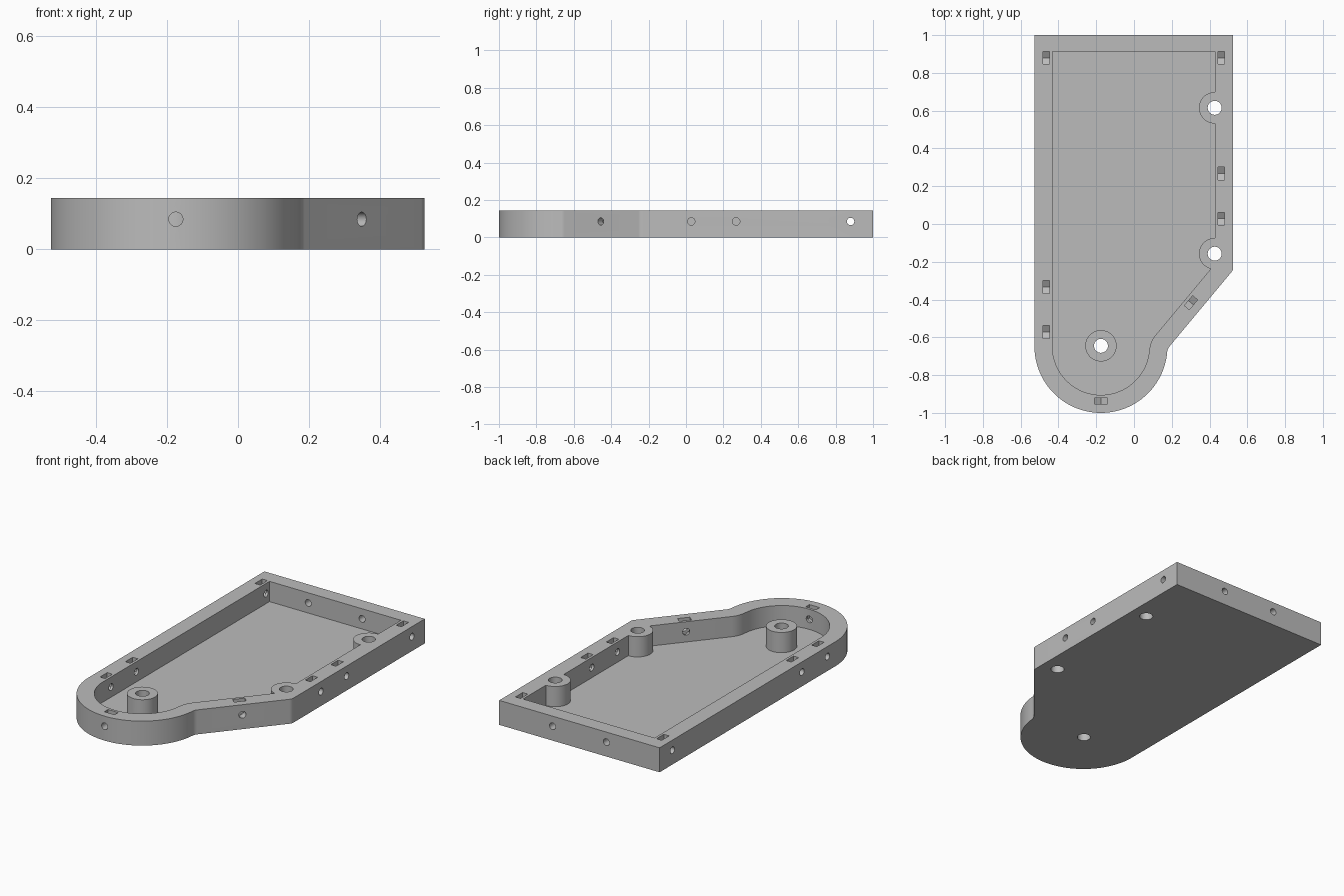
import bpy, bmesh, math
from mathutils import Matrix, Vector

if "Cube" in bpy.data.objects:
    bpy.data.objects.remove(bpy.data.objects["Cube"], do_unlink=True)

HEIGHT, FLOOR, WALL, BACK_WALL = 0.145, 0.025, 0.095, 0.088
LEFT, RIGHT = -0.527, 0.525
NOSE, NOSE_R = Vector((-0.175, -0.648)), 0.352   # rounded front end
SLANT, SLANT_DIST = math.radians(-39.8), 0.279   # slanted wall: normal and distance from nose
FILLET, CORNER_R = 0.05, 0.04
SCREW_Z, SCREW_R = 0.085, 0.02
NUT_HALF, NUT_DEPTH, NUT_THICK = 0.034, 0.063, 0.034
POST_R, POST_HOLE_R = 0.083, 0.037
POSTS = [(0.427, 0.615), (0.427, -0.157), (-0.175, -0.645)]


def direction(a):
    return Vector((math.cos(a), math.sin(a)))


def arc(centre, radius, start, end, steps):
    return [centre + direction(start + (end - start) * i / steps) * radius
            for i in range(steps + 1)]


def outline(inset, back_inset):
    """Plan of the case, moved inwards by inset."""
    g = math.acos((SLANT_DIST + FILLET) / (NOSE_R + FILLET))
    join = SLANT + g
    pts = [Vector((RIGHT - inset, 1 - back_inset)), Vector((LEFT + inset, 1 - back_inset))]
    pts += arc(NOSE, NOSE_R - inset, math.pi, math.tau + join, 56)
    fillet_centre = NOSE + direction(join) * (NOSE_R + FILLET)
    pts += arc(fillet_centre, FILLET + inset, join + math.pi, SLANT + math.pi, 10)[1:]
    # corner between the slanted wall and the straight side
    s = max(inset, CORNER_R)
    n = direction(SLANT)
    x = RIGHT - s
    y = NOSE.y + (SLANT_DIST - s - n.x * (x - NOSE.x)) / n.y
    if s > inset:
        pts += arc(Vector((x, y)), s - inset, SLANT, 0, 8)
    else:
        pts.append(Vector((x, y)))
    return pts


def prism(bm, pts, low, high, matrix=Matrix()):
    """Extrude a flat profile along local z from low to high."""
    rings = [[bm.verts.new(matrix @ Vector((p[0], p[1], z))) for p in pts] for z in (low, high)]
    bm.faces.new(rings[0][::-1])
    bm.faces.new(rings[1])
    for i in range(len(pts)):
        j = (i + 1) % len(pts)
        bm.faces.new((rings[0][i], rings[0][j], rings[1][j], rings[1][i]))


def circle(centre, radius, steps):
    return arc(Vector(centre), radius, 0, math.tau, steps)[:-1]


def make(name, bm):
    bmesh.ops.recalc_face_normals(bm, faces=bm.faces)
    mesh = bpy.data.meshes.new(name)
    bm.to_mesh(mesh)
    bm.free()
    obj = bpy.data.objects.new(name, mesh)
    bpy.context.collection.objects.link(obj)
    return obj


def cut(obj, cutter):
    """Subtract the cutter, keep the result and discard the cutter."""
    cutter.hide_render = True
    mod = obj.modifiers.new("cut", "BOOLEAN")
    mod.operation, mod.solver, mod.object = "DIFFERENCE", "EXACT", cutter
    mesh = bpy.data.meshes.new_from_object(obj.evaluated_get(bpy.context.evaluated_depsgraph_get()))
    obj.modifiers.clear()
    obj.data = mesh
    bpy.data.objects.remove(cutter, do_unlink=True)


# Solid body
bm = bmesh.new()
prism(bm, outline(0, 0), 0, HEIGHT)
case = make("case_tray", bm)

# Pocket, leaving the screw posts standing
bm = bmesh.new()
prism(bm, outline(WALL, BACK_WALL), FLOOR, HEIGHT + 0.1)
pocket = make("pocket_cutter", bm)
bm = bmesh.new()
for p in POSTS:
    prism(bm, circle(p, POST_R, 48), -0.1, HEIGHT + 0.2)
cut(pocket, make("post_cutter", bm))
cut(case, pocket)

# Holes down through the posts
bm = bmesh.new()
for p in POSTS:
    prism(bm, circle(p, POST_HOLE_R, 32), -0.1, HEIGHT + 0.1)
cut(case, make("post_hole_cutter", bm))

# Wall screws: point on the outer face, outward angle, whether it has a nut slot
screws = [((RIGHT, y), 0, True) for y in (0.88, 0.268, 0.028)]
screws += [((LEFT, y), math.pi, True) for y in (0.88, -0.334, -0.572)]
screws += [((x, 1), math.pi / 2, False) for x in (0.175, -0.178)]
screws += [((NOSE.x, -1), -math.pi / 2, True), ((0.35, -0.457), SLANT, True)]

holes, slots = bmesh.new(), bmesh.new()
k = NUT_HALF / math.sqrt(3)
top = HEIGHT - SCREW_Z + 0.1
nut_profile = [(-NUT_HALF, top), (-NUT_HALF, -k), (0, -2 * k), (NUT_HALF, -k), (NUT_HALF, top)]
for (x, y), angle, nut in screws:
    # local z points out of the wall, local y points up
    frame = (Matrix.Translation((x, y, SCREW_Z)) @ Matrix.Rotation(angle, 4, "Z")
             @ Matrix(((0, 0, 1, 0), (1, 0, 0, 0), (0, 1, 0, 0), (0, 0, 0, 1))))
    prism(holes, circle((0, 0), SCREW_R, 24), -WALL - 0.04, 0.05, frame)
    if nut:
        prism(slots, nut_profile, -NUT_DEPTH - NUT_THICK / 2, -NUT_DEPTH + NUT_THICK / 2, frame)
cut(case, make("screw_hole_cutter", holes))
cut(case, make("nut_slot_cutter", slots))

# Plain grey material
grey = bpy.data.materials.new("plain grey")
grey.use_nodes = True
colour = (0.5, 0.5, 0.5, 1)
grey.diffuse_color = colour
grey.node_tree.nodes["Principled BSDF"].inputs["Base Color"].default_value = colour
case.data.materials.clear()
case.data.materials.append(grey)

# Smooth curved walls, sharp edges kept
bpy.ops.object.select_all(action="DESELECT")
case.select_set(True)
bpy.context.view_layer.objects.active = case
bpy.ops.object.shade_smooth_by_angle(angle=math.radians(30))
